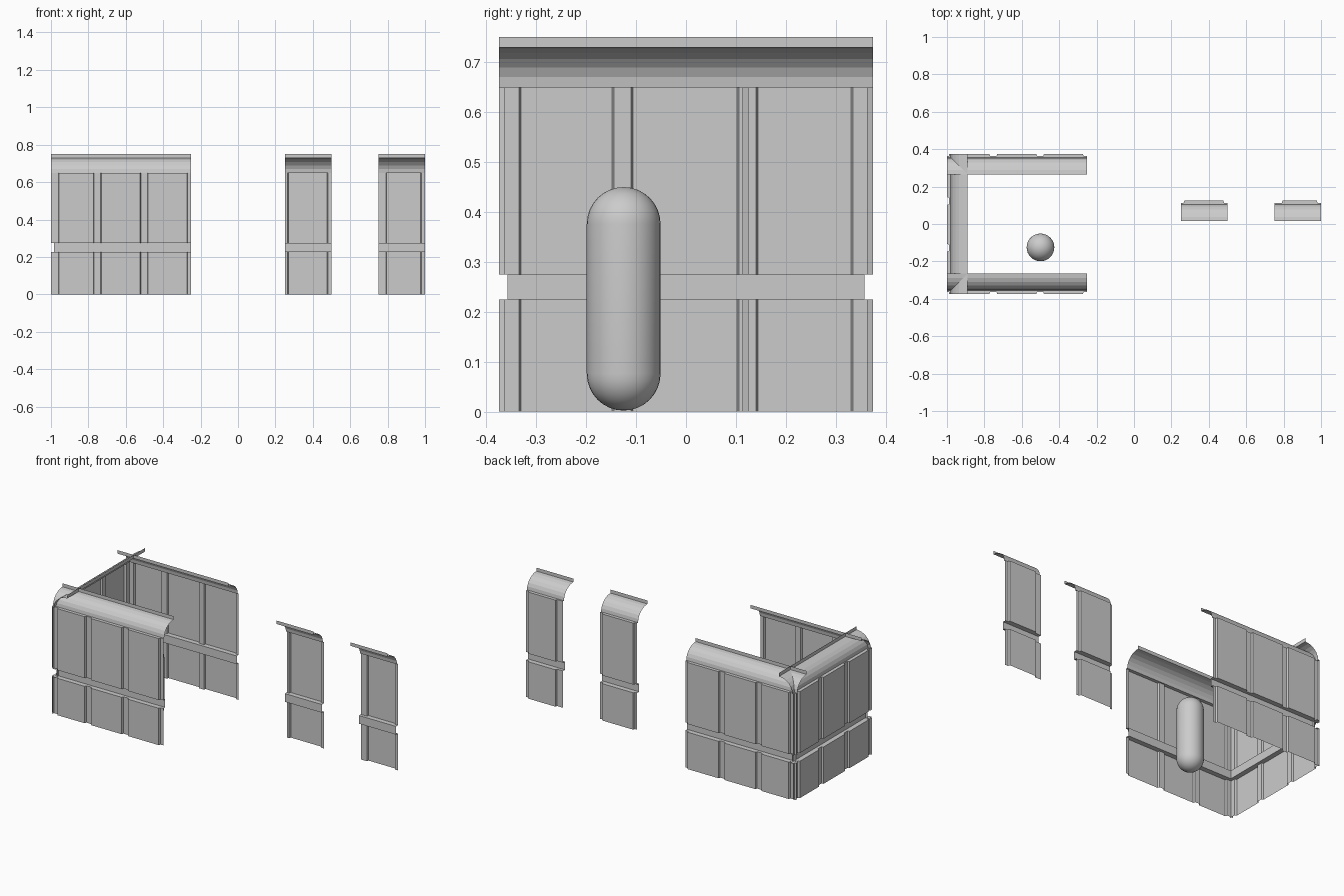
import bpy, bmesh, math
from mathutils import Vector

if "Cube" in bpy.data.objects:
    bpy.data.objects.remove(bpy.data.objects["Cube"])

W = 0.25                      # width of one wall module
BAND_LO, BAND_HI, TOP = 0.225, 0.275, 0.65
STILE, BAND, COVE = 0.012, 0.03, 0.02   # inward depths from the outer plane


def wall(name, start, along, inward, count, corners=(False, False), trim=0.0):
    """Thin panelled wall; profile is (distance along, depth inward)."""
    s, u, v = Vector(start), Vector(along), Vector(inward)
    bm = bmesh.new()

    def strip(a, b):
        va = [bm.verts.new(s + u * t + v * d + Vector((0, 0, z))) for t, d, z in a]
        vb = [bm.verts.new(s + u * t + v * d + Vector((0, 0, z))) for t, d, z in b]
        for i in range(len(a) - 1):
            bm.faces.new((va[i], va[i + 1], vb[i + 1], vb[i]))

    # panel and stile outline of all modules
    plan = []
    for i in range(count):
        x = i * W
        lo = 0.04 if corners[0] and i == 0 else 0.015
        hi = 0.04 if corners[1] and i == count - 1 else 0.019
        for t, d in ((0, STILE), (lo, STILE), (lo + 0.004, 0), (W - hi - 0.004, 0), (W - hi, STILE)):
            plan.append((x + t, d))
    length = count * W
    plan.append((length, STILE))

    def at(z, depth=None):
        return [(t, d if depth is None else depth, z) for t, d in plan]

    # lower and upper panels, with the ledges that close them
    strip(at(0), at(BAND_LO))
    strip(at(BAND_HI), at(TOP))
    strip(at(BAND_LO), at(BAND_LO, BAND))
    strip(at(BAND_HI), at(BAND_HI, BAND))
    strip(at(TOP), at(TOP, COVE))

    # horizontal band, stopping short at wall corners
    b0 = trim if corners[0] else 0
    b1 = length - (trim if corners[1] else 0)
    strip([(b0, BAND, BAND_LO), (b0, BAND, BAND_HI)],
          [(b1, BAND, BAND_LO), (b1, BAND, BAND_HI)])

    # curved cove and upright lip
    cove = []
    for i in range(7):
        a = math.pi / 2 * i / 6
        cove.append((COVE + 0.09 * (1 - math.cos(a)), TOP + 0.08 * math.sin(a)))
    cove.append((COVE + 0.09, 0.751))
    strip([(0, d, z) for d, z in cove], [(length, d, z) for d, z in cove])

    bmesh.ops.remove_doubles(bm, verts=bm.verts, dist=1e-5)
    bmesh.ops.recalc_face_normals(bm, faces=bm.faces)
    # the room side is the front of the sheet
    if sum(f.calc_area() * f.normal.dot(v) for f in bm.faces) < 0:
        bmesh.ops.reverse_faces(bm, faces=bm.faces)
    me = bpy.data.meshes.new(name)
    bm.to_mesh(me)
    bm.free()
    ob = bpy.data.objects.new(name, me)
    bpy.context.collection.objects.link(ob)
    return ob


# three-sided room
wall("front_wall", (-1, -0.375, 0), (1, 0, 0), (0, 1, 0), 3, (True, False), 0.017)
wall("back_wall", (-1, 0.375, 0), (1, 0, 0), (0, -1, 0), 3, (True, False), 0.017)
wall("left_wall", (-1, -0.375, 0), (0, 1, 0), (1, 0, 0), 3, (True, True), 0.017)

# loose sample modules
wall("plain_module", (0.25, 0.125, 0), (1, 0, 0), (0, -1, 0), 1)
wall("corner_module", (0.75, 0.125, 0), (1, 0, 0), (0, -1, 0), 1, (True, False))

# capsule: a sphere with its upper half lifted
R, H = 0.074, 0.448
bm = bmesh.new()
bmesh.ops.create_uvsphere(bm, u_segments=32, v_segments=16, radius=R)
equator = [e for e in bm.edges if all(abs(p.co.z) < 1e-5 for p in e.verts)]
bmesh.ops.split_edges(bm, edges=equator)
upper = {p for f in bm.faces if f.calc_center_median().z > 0 for p in f.verts}
for p in upper:
    p.co.z += H - 2 * R
rims = [e for e in bm.edges if e.is_boundary]
bmesh.ops.bridge_loops(bm, edges=rims)
bmesh.ops.recalc_face_normals(bm, faces=bm.faces)
bmesh.ops.translate(bm, verts=bm.verts, vec=(-0.5, -0.125, R + 0.002))
for f in bm.faces:
    f.smooth = True
me = bpy.data.meshes.new("capsule")
bm.to_mesh(me)
bm.free()
bpy.context.collection.objects.link(bpy.data.objects.new("capsule", me))
